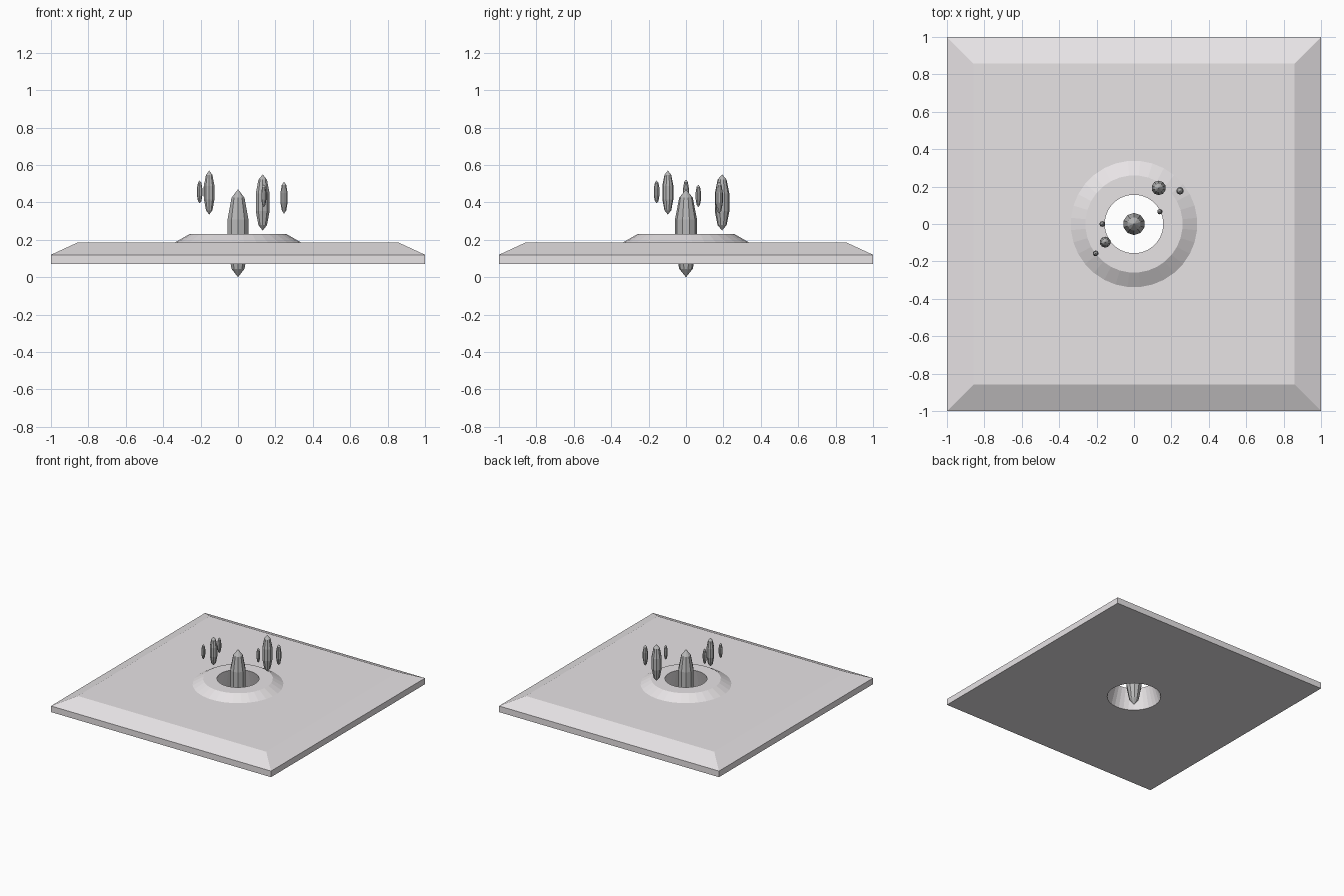
import bpy, bmesh, math

if "Cube" in bpy.data.objects:
    bpy.data.objects.remove(bpy.data.objects["Cube"])


def material(name, rgb):
    m = bpy.data.materials.new(name)
    m.diffuse_color = (*rgb, 1)
    m.use_nodes = True
    m.node_tree.nodes["Principled BSDF"].inputs["Base Color"].default_value = m.diffuse_color
    return m


stone = material("pale_stone", (0.80, 0.77, 0.785))
dark = material("grey_crystal", (0.48, 0.48, 0.48))


def loft(name, profile, sides, mat=None):
    """Closed stack of regular polygons from (radius, z) pairs."""
    bm = bmesh.new()
    rings = []
    for r, z in profile:
        rings.append([bm.verts.new((r * math.cos(a), r * math.sin(a), z))
                      for a in (math.tau * (i + 0.5) / sides for i in range(sides))])
    for lo, hi in zip(rings, rings[1:]):
        for i in range(sides):
            j = (i + 1) % sides
            bm.faces.new((lo[i], lo[j], hi[j], hi[i]))
    bm.faces.new(rings[0][::-1])
    bm.faces.new(rings[-1])
    me = bpy.data.meshes.new(name)
    bm.to_mesh(me)
    bm.free()
    ob = bpy.data.objects.new(name, me)
    bpy.context.collection.objects.link(ob)
    if mat:
        me.materials.append(mat)
    return ob


def boolean(ob, other, operation):
    mod = ob.modifiers.new(operation.lower(), 'BOOLEAN')
    mod.object = other
    mod.operation = operation
    mod.solver = 'EXACT'
    bpy.context.view_layer.objects.active = ob
    bpy.ops.object.modifier_apply(modifier=mod.name)
    bpy.data.objects.remove(other)


# Square slab with sloped border, raised collar and tapered bore
d = math.sqrt(2)
base = loft("base_slab", [(d, 0.07), (d, 0.12), (0.857 * d, 0.186)], 4, stone)
collar = loft("collar", [(0.349, 0.180), (0.26, 0.231)], 32, stone)
boolean(base, collar, 'UNION')
bore = loft("bore_cutter", [(0.222, 0.0), (0.137, 0.3)], 32, stone)
bore.hide_render = True
boolean(base, bore, 'DIFFERENCE')


# Stretched low-poly spheres: name, x, y, bottom z, top z, radius
def crystal(name, x, y, z0, z1, r):
    bpy.ops.mesh.primitive_uv_sphere_add(segments=10, ring_count=5, radius=1,
                                         location=(x, y, (z0 + z1) / 2))
    ob = bpy.context.object
    ob.name = name
    ob.scale = (r, r, (z1 - z0) / 2)
    ob.data.materials.append(dark)


for c in [("centre_crystal", 0, 0, 0, 0.47, 0.062),
          ("large_crystal", 0.132, 0.193, 0.25, 0.55, 0.041),
          ("medium_crystal", -0.154, -0.097, 0.335, 0.57, 0.031),
          ("small_crystal_right", 0.246, 0.177, 0.34, 0.51, 0.021),
          ("small_crystal_inner", 0.138, 0.066, 0.375, 0.495, 0.015),
          ("small_crystal_left", -0.205, -0.157, 0.395, 0.517, 0.016),
          ("small_crystal_back", -0.17, 0, 0.395, 0.522, 0.016)]:
    crystal(*c)
